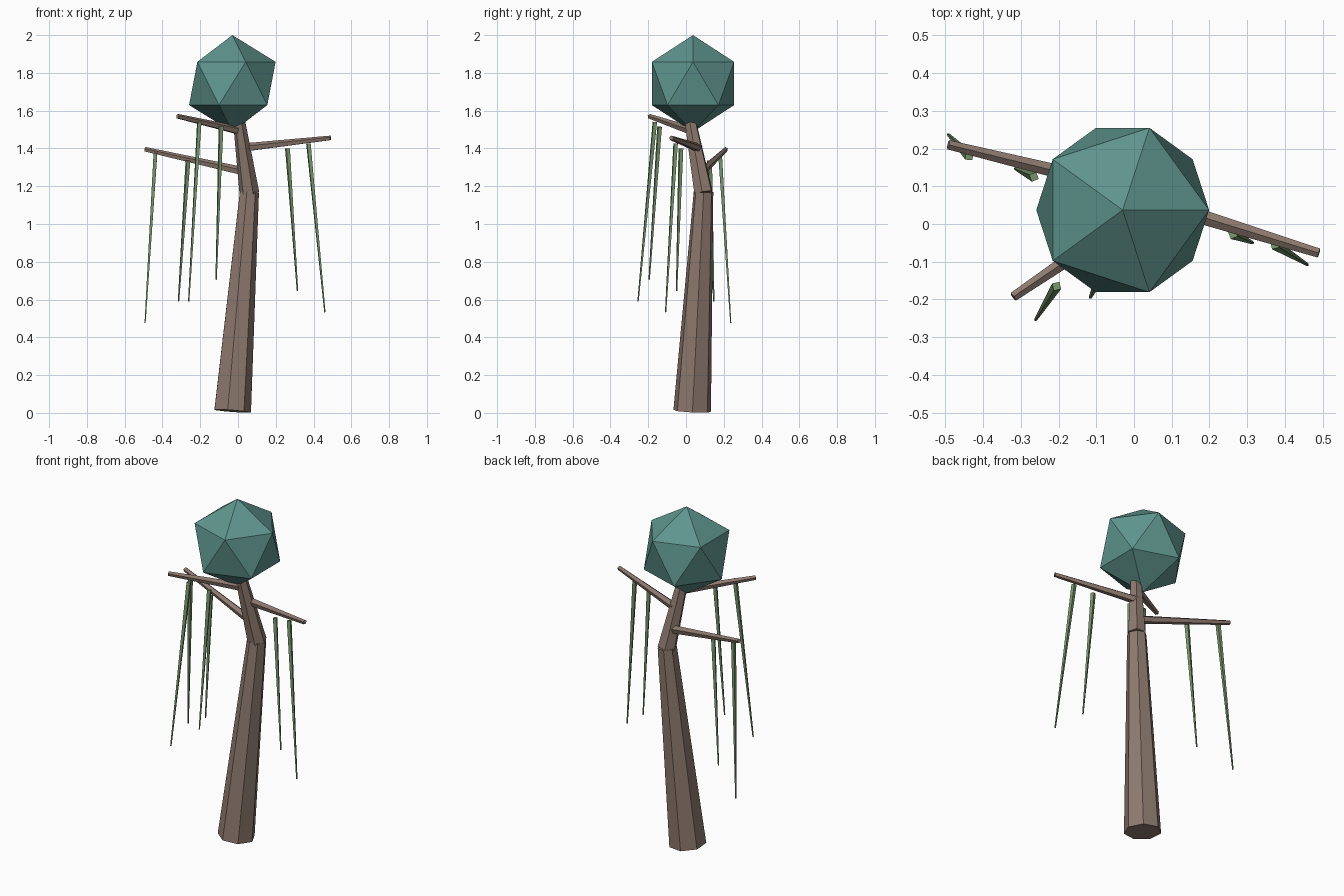
import bpy, bmesh, math
from mathutils import Vector, Matrix

if "Cube" in bpy.data.objects:
    bpy.data.objects.remove(bpy.data.objects["Cube"])


def material(name, color):
    m = bpy.data.materials.new(name)
    m.diffuse_color = (*color, 1)
    m.use_nodes = True
    m.node_tree.nodes["Principled BSDF"].inputs["Base Color"].default_value = m.diffuse_color
    return m


BARK = material("bark", (0.27, 0.195, 0.16))
LEAF = material("leaf", (0.115, 0.30, 0.27))
VINE = material("vine", (0.19, 0.31, 0.15))


def add_object(name, bm, mat):
    mesh = bpy.data.meshes.new(name)
    bm.to_mesh(mesh)
    bm.free()
    mesh.materials.append(mat)
    obj = bpy.data.objects.new(name, mesh)
    bpy.context.collection.objects.link(obj)
    return obj


def limb(name, start, end, r1, r2, sides, mat, twist=0):
    """Tapered capped prism running from start to end."""
    a, b = Vector(start), Vector(end)
    d = b - a
    mtx = (Matrix.Translation((a + b) / 2)
           @ d.to_track_quat('Z', 'Y').to_matrix().to_4x4()
           @ Matrix.Rotation(math.radians(twist), 4, 'Z'))
    bm = bmesh.new()
    bmesh.ops.create_cone(bm, cap_ends=True, segments=sides, radius1=r1,
                          radius2=r2, depth=d.length, matrix=mtx)
    return add_object(name, bm, mat)


# Trunk in two leaning sections
limb("lower_trunk", (-0.033, 0.033, 0.01), (0.058, 0.093, 1.17), 0.102, 0.053, 7, BARK, -7)
limb("upper_trunk", (0.06, 0.093, 1.165), (0.005, 0.022, 1.55), 0.053, 0.032, 6, BARK)

# Branches
branches = [
    ("left_branch", (0.04, 0.08, 1.275), (-0.492, 0.21, 1.395)),
    ("right_branch", (0.03, 0.065, 1.403), (0.49, -0.077, 1.455)),
    ("front_branch", (0.015, 0.035, 1.492), (-0.32, -0.193, 1.57)),
]
for name, start, end in branches:
    limb(name, start, end, 0.024, 0.013, 5, BARK)

# Hanging vines, two below each branch
vines = [
    ((-0.437, 0.18, 1.375), (-0.492, 0.237, 0.475)),
    ((-0.265, 0.125, 1.335), (-0.315, 0.147, 0.59)),
    ((0.262, -0.027, 1.4), (0.315, -0.05, 0.645)),
    ((0.373, -0.055, 1.425), (0.46, -0.108, 0.533)),
    ((-0.205, -0.165, 1.54), (-0.261, -0.254, 0.59)),
    ((-0.09, -0.14, 1.515), (-0.116, -0.195, 0.705)),
]
for i, (top, tip) in enumerate(vines, 1):
    limb(f"vine_{i}", top, tip, 0.014, 0.004, 4, VINE)

# Faceted crown
bm = bmesh.new()
bmesh.ops.create_icosphere(bm, subdivisions=1, radius=0.256,
                           matrix=Matrix.Translation((-0.03, 0.037, 1.744)))
add_object("crown", bm, LEAF)
